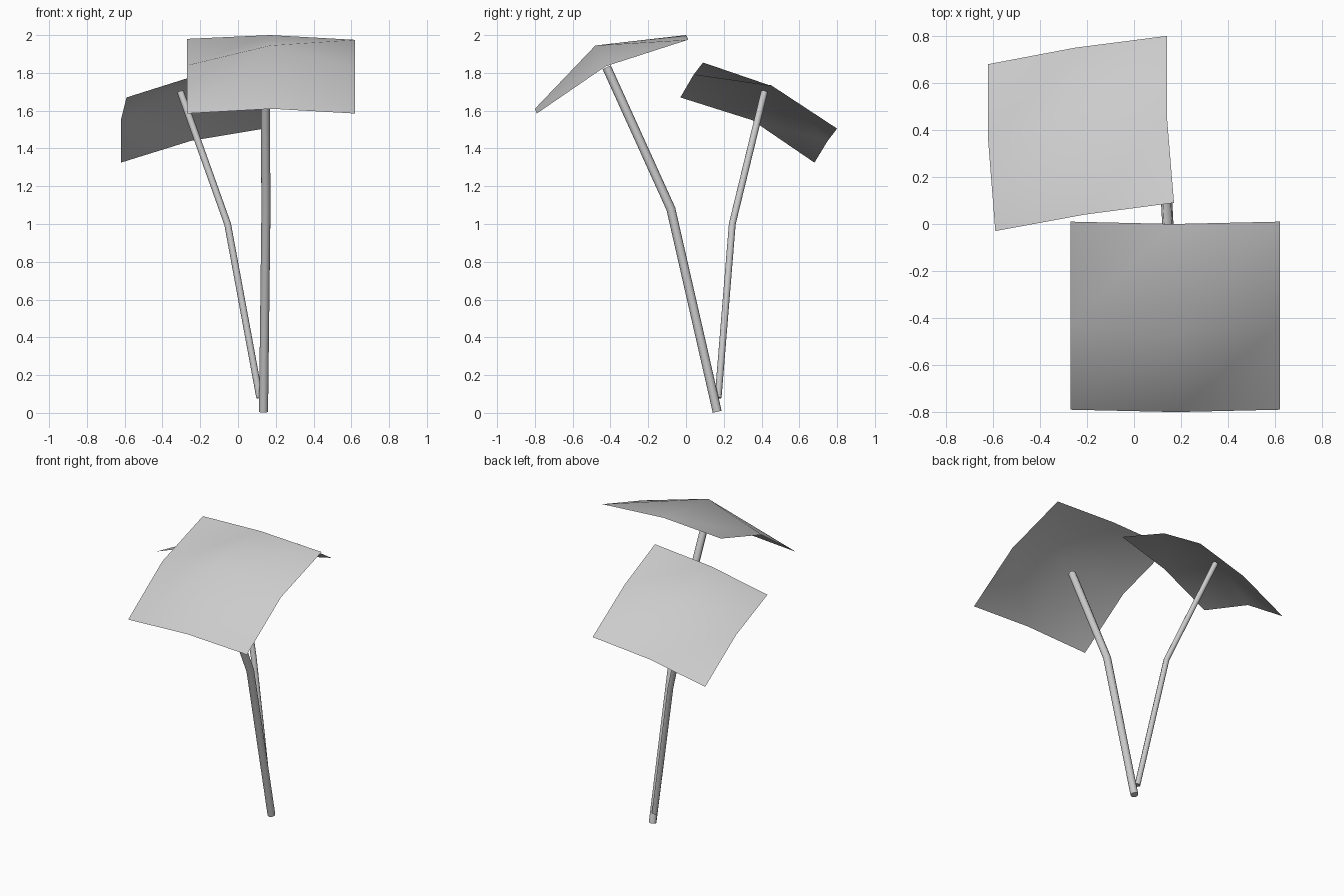
import bpy
import bmesh
from mathutils import Vector

cube = bpy.data.objects.get("Cube")
if cube:
    bpy.data.objects.remove(cube, do_unlink=True)

# Single plain grey
grey = bpy.data.materials.new("light_grey")
grey.use_nodes = True
colour = (0.6, 0.6, 0.6, 1)
grey.diffuse_color = colour
grey.node_tree.nodes["Principled BSDF"].inputs["Base Color"].default_value = colour


def make_leaf(name, rows):
    """Bent sheet from three rows of three points, front row first."""
    bm = bmesh.new()
    grid = [[bm.verts.new(p) for p in row] for row in rows]
    for j in range(2):
        for i in range(2):
            a, b = grid[j][i], grid[j][i + 1]
            c, d = grid[j + 1][i + 1], grid[j + 1][i]
            bm.faces.new((a, b, c))
            bm.faces.new((a, c, d))
    for face in bm.faces:
        face.smooth = True
    mesh = bpy.data.meshes.new(name)
    bm.to_mesh(mesh)
    bm.free()
    mesh.materials.append(grey)
    obj = bpy.data.objects.new(name, mesh)
    bpy.context.collection.objects.link(obj)


def make_stem(name, path, radius, sides=8):
    """Capped round tube with a mitred joint at each bend."""
    pts = [Vector(p) for p in path]
    steps = [(q - p).normalized() for p, q in zip(pts, pts[1:])]
    bm = bmesh.new()
    rings = []
    for i, p in enumerate(pts):
        along = (steps[max(i - 1, 0)] + steps[min(i, len(steps) - 1)]).normalized()
        side = Vector((0, 1, 0)).cross(along).normalized()
        ring = bmesh.ops.create_circle(bm, segments=sides, radius=radius)["verts"]
        up = along.cross(side)
        for v in ring:
            v.co = p + side * v.co.x + up * v.co.y
        rings.append(ring)
    for low, high in zip(rings, rings[1:]):
        for k in range(sides):
            n = (k + 1) % sides
            bm.faces.new((low[k], low[n], high[n], high[k])).smooth = True
    bm.faces.new(rings[0])
    bm.faces.new(rings[-1])
    bmesh.ops.recalc_face_normals(bm, faces=bm.faces)
    for e in bm.edges:
        e.smooth = all(f.smooth for f in e.link_faces)
    mesh = bpy.data.meshes.new(name)
    bm.to_mesh(mesh)
    bm.free()
    mesh.materials.append(grey)
    obj = bpy.data.objects.new(name, mesh)
    bpy.context.collection.objects.link(obj)


# Leaves
make_leaf("front_leaf", [
    [(-0.27, -0.79, 1.585), (0.18, -0.80, 1.61), (0.62, -0.79, 1.585)],
    [(-0.27, -0.425, 1.84), (0.17, -0.48, 1.945), (0.62, -0.425, 1.835)],
    [(-0.27, 0.01, 1.98), (0.17, 0.0, 2.0), (0.62, 0.01, 1.975)],
])
make_leaf("back_leaf", [
    [(-0.59, -0.03, 1.67), (-0.21, 0.04, 1.79), (0.17, 0.09, 1.855)],
    [(-0.62, 0.35, 1.55), (-0.26, 0.45, 1.735), (0.14, 0.455, 1.73)],
    [(-0.62, 0.68, 1.325), (-0.25, 0.75, 1.44), (0.14, 0.80, 1.505)],
])

# Stems, meeting at the foot
make_stem("front_stem",
          [(0.135, 0.165, 0.006), (0.148, -0.08, 1.08), (0.143, -0.42, 1.83)], 0.024)
make_stem("back_stem",
          [(0.115, 0.17, 0.08), (-0.055, 0.245, 1.0), (-0.305, 0.415, 1.70)], 0.018)
